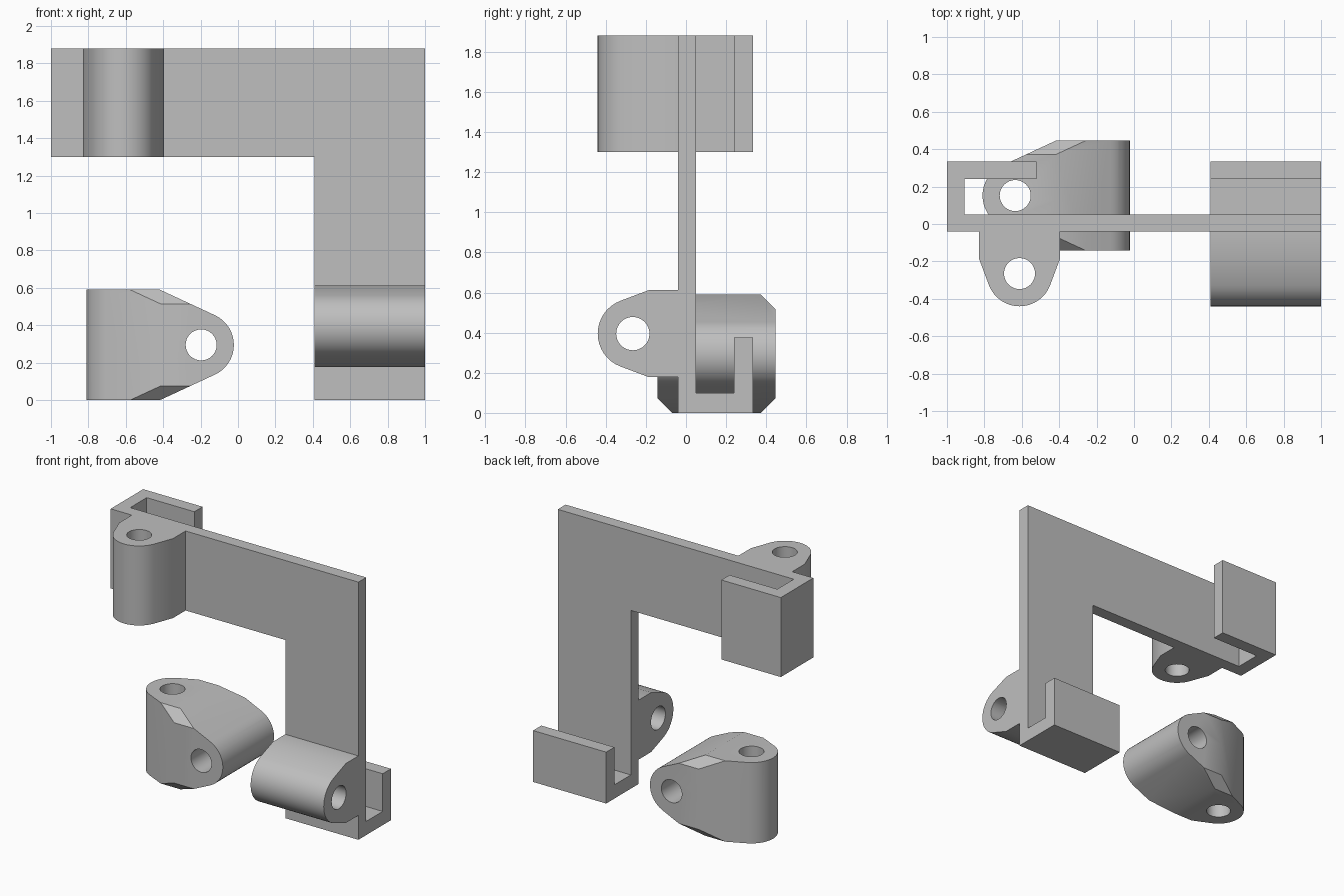
import bpy, bmesh, math

if "Cube" in bpy.data.objects:
    bpy.data.objects.remove(bpy.data.objects["Cube"], do_unlink=True)

grey = bpy.data.materials.new("plain_grey")
grey.use_nodes = True
COLOUR = (0.52, 0.52, 0.52, 1)
grey.diffuse_color = COLOUR
grey.node_tree.nodes["Principled BSDF"].inputs["Base Color"].default_value = COLOUR

PIN_R, BORE_R = 0.175, 0.083


def prism(name, outline, axis, lo, hi):
    """Extrude a 2D outline along an axis; outline uses the two remaining axes in order."""
    def place(p, t):
        return {"x": (t, p[0], p[1]), "y": (p[0], t, p[1]), "z": (p[0], p[1], t)}[axis]
    bm = bmesh.new()
    rings = [[bm.verts.new(place(p, t)) for p in outline] for t in (lo, hi)]
    for ring in rings:
        bm.faces.new(ring)
    n = len(outline)
    for i in range(n):
        j = (i + 1) % n
        bm.faces.new((rings[0][i], rings[0][j], rings[1][j], rings[1][i]))
    bmesh.ops.recalc_face_normals(bm, faces=bm.faces)
    mesh = bpy.data.meshes.new(name)
    bm.to_mesh(mesh)
    bm.free()
    mesh.materials.append(grey)
    ob = bpy.data.objects.new(name, mesh)
    bpy.context.collection.objects.link(ob)
    return ob


def circle(cx, cy, r, n=32):
    return [(cx + r * math.cos(math.tau * i / n), cy + r * math.sin(math.tau * i / n)) for i in range(n)]


def knuckle(centre, facing, half, shoulder, root, steps=16):
    """Block of given half width that tapers by tangents onto a round end."""
    taper = math.atan2(half, -shoulder) - math.acos(PIN_R / math.hypot(half, shoulder))
    pts = [(-root, -half), (-shoulder, -half)]
    for i in range(steps + 1):
        a = -taper + 2 * taper * i / steps
        pts.append((PIN_R * math.cos(a), PIN_R * math.sin(a)))
    pts += [(-shoulder, half), (-root, half)]
    c, s = math.cos(facing), math.sin(facing)
    return [(centre[0] + u * c - v * s, centre[1] + u * s + v * c) for u, v in pts]


def combine(target, others, operation):
    """Apply boolean operations and discard the helper solids."""
    for other in others:
        other.hide_render = True
        mod = target.modifiers.new("combine", "BOOLEAN")
        mod.operation, mod.solver, mod.object = operation, "EXACT", other
        bpy.context.view_layer.objects.active = target
        bpy.ops.object.modifier_apply(modifier=mod.name)
        bpy.data.objects.remove(other, do_unlink=True)


def finish(ob):
    bm = bmesh.new()
    bm.from_mesh(ob.data)
    bmesh.ops.remove_doubles(bm, verts=bm.verts, dist=0.0002)
    bm.to_mesh(ob.data)
    bm.free()
    bpy.ops.object.select_all(action="DESELECT")
    ob.select_set(True)
    bpy.context.view_layer.objects.active = ob
    bpy.ops.object.shade_smooth_by_angle(angle=math.radians(30))


# L-shaped plate
FRONT, BACK, TOP, ARM, LEG = -0.04, 0.05, 1.88, 1.3, 0.41
bracket = prism("bracket", [(-1, ARM), (LEG, ARM), (LEG, 0), (1, 0), (1, TOP), (-1, TOP)],
                "y", FRONT, BACK)

# Clip hooks folded behind the arm end and the leg foot
arm_hook = prism("arm_hook", [(-1, FRONT), (-0.7, FRONT), (-0.7, BACK), (-0.905, BACK),
                              (-0.905, 0.24), (-0.52, 0.24), (-0.52, 0.335), (-1, 0.335)],
                 "z", ARM, TOP)
foot_hook = prism("foot_hook", [(FRONT, 0), (0.335, 0), (0.335, 0.375), (0.24, 0.375),
                                (0.24, 0.1), (BACK, 0.1), (BACK, 0.3), (FRONT, 0.3)],
                  "x", LEG, 1)

# Hinge knuckles on the front of the plate
ARM_PIN, FOOT_PIN = (-0.612, -0.265), (-0.265, 0.395)
arm_knuckle = prism("arm_knuckle", knuckle(ARM_PIN, -math.pi / 2, 0.217, 0.08, 0.265), "z", ARM, TOP)
foot_knuckle = prism("foot_knuckle", knuckle(FOOT_PIN, math.pi, 0.217, 0.08, 0.265), "x", LEG, 1)
combine(bracket, [arm_hook, foot_hook, arm_knuckle, foot_knuckle], "UNION")
combine(bracket, [prism("arm_bore", circle(*ARM_PIN, BORE_R), "z", 1, 2),
                  prism("foot_bore", circle(*FOOT_PIN, BORE_R), "x", 0.2, 1.2)], "DIFFERENCE")
finish(bracket)

# Cross link: two perpendicular knuckles intersected, with bevelled long corners
H, Y, CUT = 0.295, 0.152, 0.075
SIDE_PIN, UP_PIN = (-0.197, H), (-0.635, Y)
link = prism("cross_link", knuckle(SIDE_PIN, 0, H, 0.22, 0.8), "y", Y - H, Y + H)
plan = prism("link_plan", knuckle(UP_PIN, math.pi, H, 0.22, 0.8), "z", -0.1, 0.7)
inner = H - CUT
octagon = prism("link_bevel", [(Y + u, H + v) for u, v in (
    (-inner, -H), (inner, -H), (H, -inner), (H, inner),
    (inner, H), (-inner, H), (-H, inner), (-H, -inner))], "x", -1.2, 0.2)
combine(link, [plan, octagon], "INTERSECT")
combine(link, [prism("side_bore", circle(*SIDE_PIN, BORE_R), "y", -0.5, 0.8),
               prism("up_bore", circle(*UP_PIN, BORE_R), "z", -0.5, 1)], "DIFFERENCE")
finish(link)
